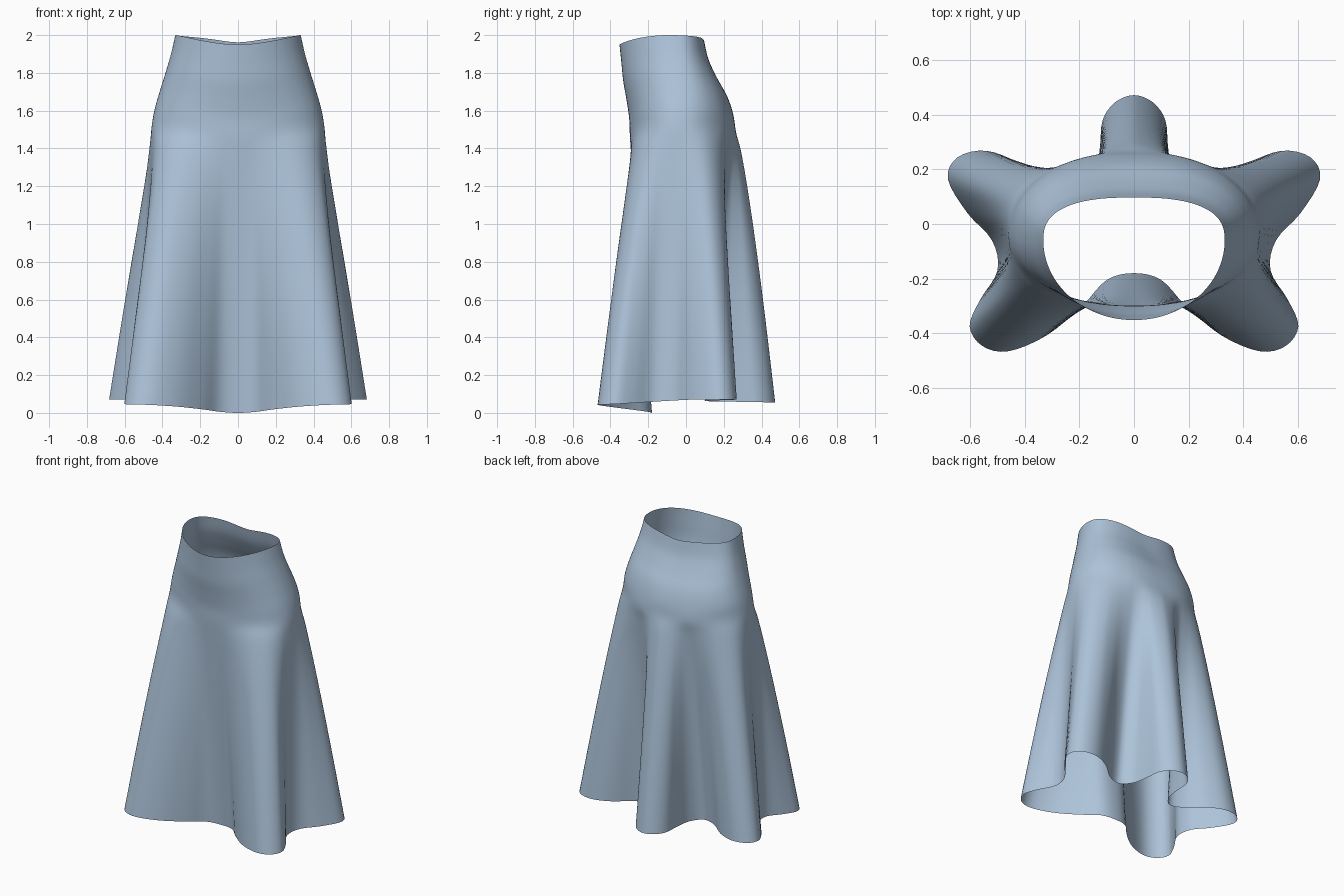
import bpy
from math import sin, cos, radians

if "Cube" in bpy.data.objects:
    bpy.data.objects.remove(bpy.data.objects["Cube"])

# Half of the hem outline, back centre to front centre, passing five fold lobes
HEM = [(0, .472), (.07, .445), (.115, .38), (.125, .28), (.145, .17), (.21, .10),
       (.31, .13), (.42, .22), (.54, .268), (.645, .245), (.682, .165), (.61, .04),
       (.52, -.06), (.50, -.17), (.565, -.28), (.602, -.375), (.555, -.447),
       (.46, -.466), (.32, -.408), (.19, -.30), (.10, -.205), (0, -.18)]
# Direction (degrees from the back) where each hem point meets the hip
ANGLES = [0, 8, 16, 23, 29, 35, 43, 53, 61, 69, 76, 83, 91, 99, 107, 115, 123,
          132, 143, 155, 167, 180]
# Waist to hip: height, half width, back y, front y, centre y
BODY = [(2.0, .332, .097, -.352, -.06), (1.9, .354, .12, -.342, -.05),
        (1.8, .382, .165, -.332, -.04), (1.7, .412, .218, -.315, -.03),
        (1.6, .44, .25, -.301, -.025), (1.5, .457, .265, -.297, -.025)]


def lerp(a, b, t):
    return a + (b - a) * t


def table(x, pts, smooth=False):
    for (x0, y0), (x1, y1) in zip(pts, pts[1:]):
        if x <= x1:
            t = (x - x0) / (x1 - x0)
            return lerp(y0, y1, t * t * (3 - 2 * t) if smooth else t)
    return pts[-1][1]


def body_point(row, angle):
    z, a, yb, yf, yc = row
    s, c = sin(radians(angle)), cos(radians(angle))
    hip = (2 - z) / .5
    n = lerp(2.6, 2.1, hip) if c > 0 else lerp(2, 2.3, hip)
    b = yb - yc if c > 0 else yc - yf
    r = (abs(s / a) ** n + abs(c / b) ** n) ** (-1 / n)
    return r * s, yc + r * c


def place(x, y, z, angle):
    # Curved waist line and hem line
    top = table(angle, [(0, 1.962), (95, 2.0), (180, 1.95)], True)
    low = table(angle, [(0, .055), (76, .072), (125, .044), (180, 0)], True)
    return x, y, lerp(low, top, z / 2)


def spline(pts, steps, closed):
    # Catmull-Rom through a list of points
    n, out = len(pts), []
    for i in range(n if closed else n - 1):
        ids = [i - 1, i, i + 1, i + 2]
        p = [pts[k % n] if closed else pts[min(max(k, 0), n - 1)] for k in ids]
        for j in range(steps):
            t = j / steps
            out.append(tuple(.5 * (2 * b + (c - a) * t + (2*a - 5*b + 4*c - d) * t * t
                                   + (3*b - a - 3*c + d) * t ** 3)
                             for a, b, c, d in zip(*p)))
    if not closed:
        out.append(tuple(pts[-1]))
    return out


# Control rings from waist to hem
rings = []
for row in BODY:
    rings.append([place(*body_point(row, a), row[0], a) for a in ANGLES])
for z in (1.4, 1.25, 1.05, .75, .4, 0):
    f = 1 - z / 1.5
    ring = []
    for a, h in zip(ANGLES, HEM):
        x, y = body_point(BODY[-1], a)
        g = f ** table(a, [(0, .78), (35, .9), (76, .9), (99, .8), (128, .85), (180, 1.05)])
        ring.append(place(lerp(x, h[0], g), lerp(y, h[1], g), z, a))
    rings.append(ring)

# Mirror each half ring, then smooth around and down the skirt
rings = [spline(r + [(-x, y, z) for x, y, z in r[-2:0:-1]], 4, True) for r in rings]
columns = [spline(list(c), 5, False) for c in zip(*rings)]
nc, nr = len(columns), len(columns[0])
verts = [p for c in columns for p in c]
faces = [(i * nr + j, i * nr + j + 1, ((i + 1) % nc) * nr + j + 1, ((i + 1) % nc) * nr + j)
         for i in range(nc) for j in range(nr - 1)]

# Skirt: one open cloth surface
mesh = bpy.data.meshes.new("skirt")
mesh.from_pydata(verts, [], faces)
mesh.polygons.foreach_set("use_smooth", [True] * len(mesh.polygons))
mesh.update()
# Face the cloth outward
if mesh.polygons[nr // 2].normal.y < 0:
    mesh.flip_normals()
skirt = bpy.data.objects.new("skirt", mesh)
bpy.context.collection.objects.link(skirt)

# Cloth colour
cloth = bpy.data.materials.new("blue_cloth")
cloth.diffuse_color = (.42, .55, .70, 1)
cloth.use_nodes = True
cloth.node_tree.nodes["Principled BSDF"].inputs["Base Color"].default_value = cloth.diffuse_color
mesh.materials.append(cloth)
